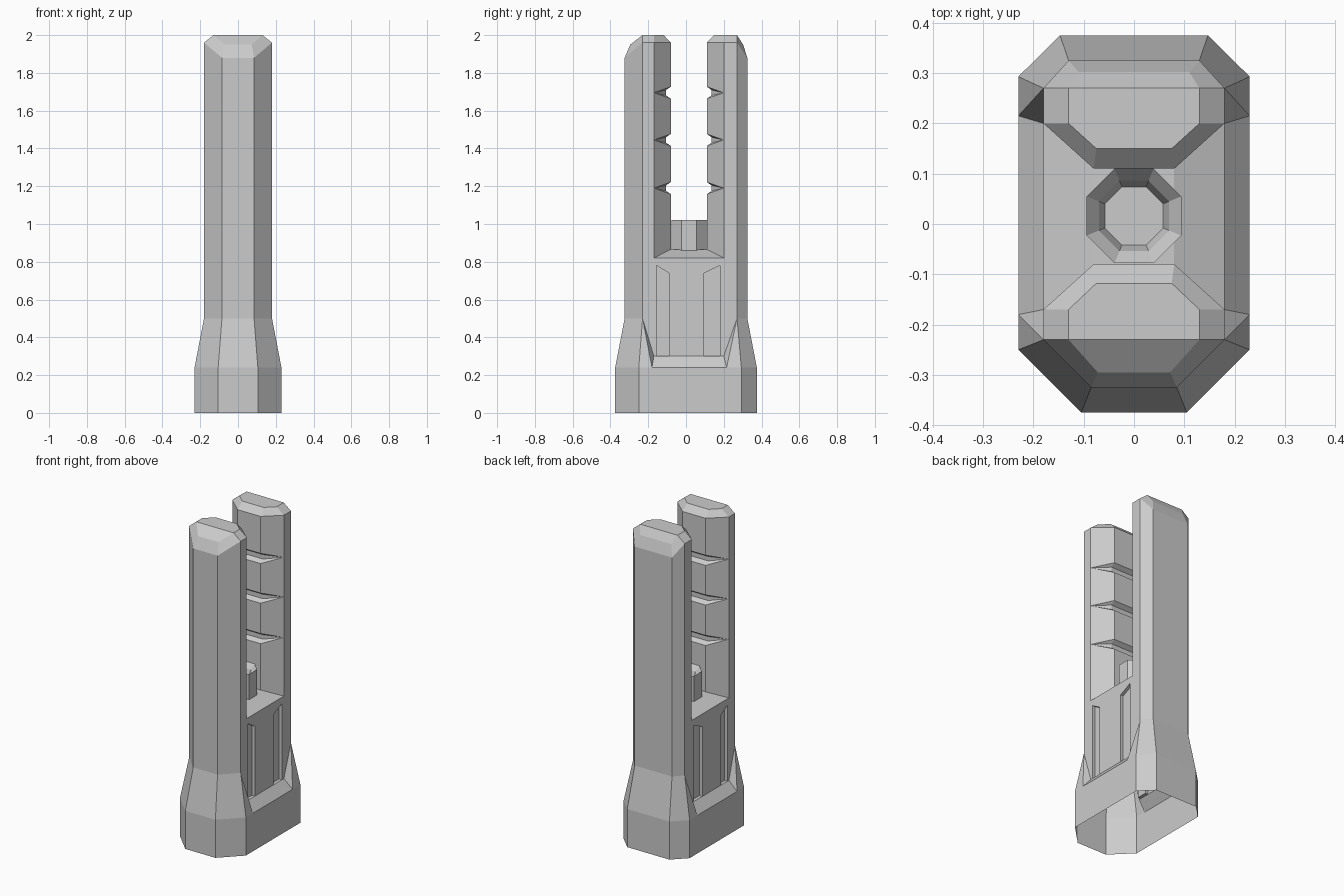
import bpy, bmesh, math

if "Cube" in bpy.data.objects:
    bpy.data.objects.remove(bpy.data.objects["Cube"])

bm = bmesh.new()


def half(*pts):
    """Add a face on the +x half and its mirror image."""
    for s in (1, -1):
        bm.faces.new([bm.verts.new((s * x, y, z)) for x, y, z in pts])


def across(*pts):
    """Add a face spanning x = 0 from its right-hand points."""
    loop = list(pts) + [(-x, y, z) for x, y, z in reversed(pts)]
    bm.faces.new([bm.verts.new(p) for p in loop])


def finish(bm, name):
    bmesh.ops.remove_doubles(bm, verts=bm.verts, dist=0.0005)
    bmesh.ops.recalc_face_normals(bm, faces=bm.faces)
    mesh = bpy.data.meshes.new(name)
    bm.to_mesh(mesh)
    bm.free()
    ob = bpy.data.objects.new(name, mesh)
    bpy.context.collection.objects.link(ob)
    return ob


Z_BASE, Z_FLARE, Z_PANEL, Z_SILL, Z_SADDLE = 0.24, 0.5, 0.3, 0.82, 0.866
NOTCHES = (1.19, 1.445, 1.695)


def pillar(base_a, base_b, skirt, a, a2, b, c, d, d2, e):
    """One tower with flared foot, notched inner side and bevelled top."""
    at = lambda p, z: (p[0], p[1], z)
    b2, c2 = (0.13, b[1]), (0.13, c[1])
    # outer face and corner, from foot to top bevel
    col_a = [at(base_a, 0), at(base_a, Z_BASE), at(a, Z_FLARE), at(a, 1.88), at(a2, 1.95)]
    col_b = [at(base_b, 0), at(base_b, Z_BASE), at(b, Z_FLARE), at(b, 1.96), at(b2, 2)]
    for i in range(4):
        across(col_a[i], col_a[i + 1])
        half(col_a[i], col_a[i + 1], col_b[i + 1], col_b[i])
    across(col_a[4], col_b[4])
    # flare triangles
    half(at(b, Z_FLARE), at(base_b, Z_BASE), at(skirt, Z_BASE))
    half(at(b, Z_FLARE), at(skirt, Z_BASE), at(c, Z_PANEL))
    # side face
    half(at(b, Z_FLARE), at(b, 1.96), at(c, 1.96),
         *[at(c, z) for z in reversed(NOTCHES)], at(c, Z_SILL), at(c, Z_PANEL))
    # inner side with wedge notches
    c_low, d_low = at(c, Z_SILL), at(d, Z_SADDLE)
    for z in NOTCHES:
        tip = at(c, z)
        ring = [at(d, z - 0.032), at(e, z - 0.014), at(e, z + 0.014), at(d, z + 0.032)]
        half(c_low, d_low, ring[0], tip)
        across(d_low, ring[0])
        for p, q in zip(ring, ring[1:]):
            half(tip, p, q)
            across(p, q)
        c_low, d_low = tip, ring[3]
    half(c_low, d_low, at(d, 1.96), at(c, 1.96))
    across(d_low, at(d, 1.96))
    # top bevel and cap
    half(at(b, 1.96), at(c, 1.96), at(c2, 2), at(b2, 2))
    half(at(c, 1.96), at(d, 1.96), at(d2, 2), at(c2, 2))
    across(at(d, 1.96), at(d2, 2))
    across(at(b2, 2), at(c2, 2), at(d2, 2))


pillar((0.105, -0.375), (0.23, -0.25), (0.23, -0.18), (0.085, -0.325), (0.072, -0.295),
       (0.18, -0.23), (0.18, -0.17), (0.08, -0.08), (0.075, -0.118), (0.079, -0.106))
pillar((0.147, 0.375), (0.23, 0.293), (0.23, 0.215), (0.13, 0.325), (0.11, 0.302),
       (0.18, 0.27), (0.18, 0.2), (0.08, 0.11), (0.075, 0.15), (0.079, 0.136))

# base side wall and ramp up to the panel
X, DEEP = 0.18, 0.16
cols = [(-0.17, None), (-0.155, 0.78), (-0.09, 0.74), (0.095, 0.74), (0.18, 0.78), (0.2, None)]
row = lambda z: [(X, y, z) for y, _ in cols]
half((0.23, -0.25, 0), (0.23, 0.293, 0), (0.23, 0.293, Z_BASE), (0.23, 0.215, Z_BASE),
     (0.23, -0.18, Z_BASE), (0.23, -0.25, Z_BASE))
half((0.23, 0.215, Z_BASE), (0.23, -0.18, Z_BASE), *row(Z_PANEL))

# side panel with two recessed slots
for i, ((y0, t0), (y1, t1)) in enumerate(zip(cols, cols[1:])):
    if i in (1, 3):
        slot = [(y0, Z_PANEL), (y0, t0), (y1, t1), (y1, Z_PANEL)]
        half((X, y0, t0), (X, y1, t1), (X, y1, Z_SILL), (X, y0, Z_SILL))
        half(*[(DEEP, y, z) for y, z in slot])
        for p, q in zip(slot, slot[1:] + slot[:1]):
            half((X, *p), (X, *q), (DEEP, *q), (DEEP, *p))
    else:
        loop = [(X, y0, Z_PANEL)] + ([(X, y0, t0)] if t0 else [])
        loop += [(X, y0, Z_SILL), (X, y1, Z_SILL)]
        loop += ([(X, y1, t1)] if t1 else []) + [(X, y1, Z_PANEL)]
        half(*loop)

# sloped saddle between the towers
half(*row(Z_SILL), (0.08, 0.11, Z_SADDLE), (0.08, -0.08, Z_SADDLE))
across((0.08, -0.08, Z_SADDLE), (0.08, 0.11, Z_SADDLE))
finish(bm, "tower_body")

# octagonal socket with a dished mouth
bm = bmesh.new()
rings = []
for r, z in ((0.094, 0.84), (0.094, 1.02), (0.07, 0.99), (0.058, 0.95)):
    R = r / math.cos(math.pi / 8)
    rings.append([bm.verts.new((R * math.cos((k + 0.5) * math.pi / 4),
                                0.016 + R * math.sin((k + 0.5) * math.pi / 4), z))
                  for k in range(8)])
for lo, hi in zip(rings, rings[1:]):
    for k in range(8):
        j = (k + 1) % 8
        bm.faces.new((lo[k], lo[j], hi[j], hi[k]))
bm.faces.new(rings[-1])
finish(bm, "centre_socket")
